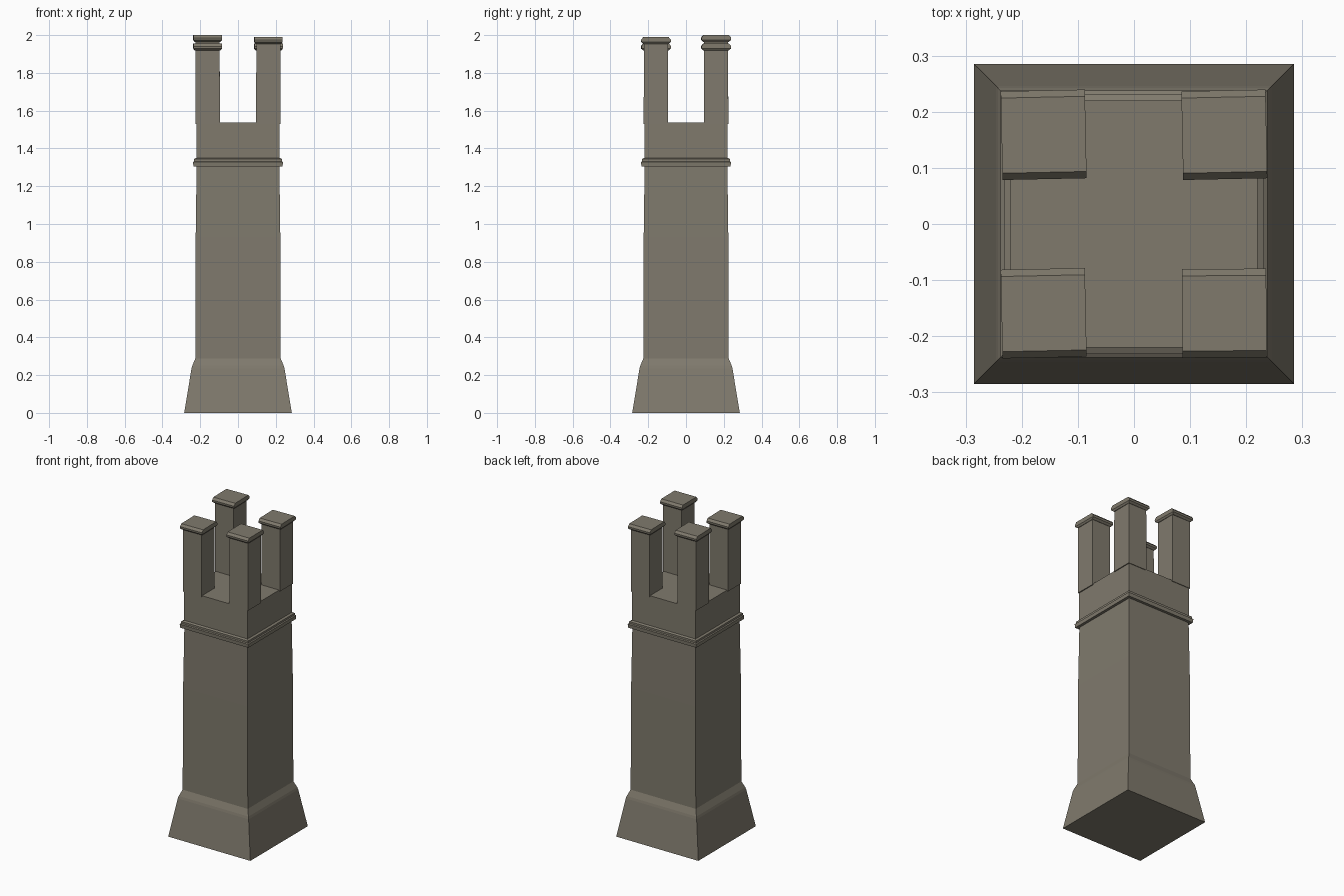
import bpy, bmesh, math
from mathutils import Matrix

if "Cube" in bpy.data.objects:
    bpy.data.objects.remove(bpy.data.objects["Cube"])

stone = bpy.data.materials.new("weathered_stone")
stone.diffuse_color = (0.215, 0.195, 0.152, 1)
stone.use_nodes = True
stone.node_tree.nodes["Principled BSDF"].inputs["Base Color"].default_value = stone.diffuse_color


def stacked(name, rings, loc=(0, 0, 0), turn=0):
    """Closed rectangular solid lofted through (half_x, half_y, z) rings."""
    bm = bmesh.new()
    loops = [[bm.verts.new((sx * hx, sy * hy, z))
              for sx, sy in ((-1, -1), (1, -1), (1, 1), (-1, 1))]
             for hx, hy, z in rings]
    bm.faces.new(loops[0][::-1])
    bm.faces.new(loops[-1])
    for a, b in zip(loops, loops[1:]):
        for i in range(4):
            j = (i + 1) % 4
            bm.faces.new((a[i], a[j], b[j], b[i]))
    bmesh.ops.transform(bm, matrix=Matrix.Rotation(math.radians(turn), 4, 'Z'), verts=bm.verts)
    bmesh.ops.recalc_face_normals(bm, faces=bm.faces)
    mesh = bpy.data.meshes.new(name)
    bm.to_mesh(mesh)
    bm.free()
    mesh.materials.append(stone)
    ob = bpy.data.objects.new(name, mesh)
    ob.location = loc
    bpy.context.collection.objects.link(ob)
    return ob


def square(profile):
    return [(r, r, z) for r, z in profile]


# Flared plinth with a sloped shoulder
stacked("plinth", square([(0.285, 0), (0.246, 0.235), (0.242, 0.25), (0.226, 0.288)]))

# Gently tapering shaft and the block above the collar
stacked("shaft", square([(0.226, 0.288), (0.224, 0.93), (0.219, 1.31)]))
stacked("upper_block", square([(0.22, 1.31), (0.22, 1.537)]))

# Moulded string course
stacked("collar", square([(0.236, 1.305), (0.238, 1.328), (0.232, 1.332),
                          (0.232, 1.344), (0.22, 1.35)]))

# Four corner posts in two heights, each with a bevelled cap
corners = [("front_left", -1, -1, 1.955, 1.2), ("front_right", 1, -1, 1.989, 0.4),
           ("back_left", -1, 1, 2.0, 1.2), ("back_right", 1, 1, 1.955, 1.2)]
for label, sx, sy, top, turn in corners:
    spot = (sx * 0.161, sy * 0.159, 0)
    stacked("post_" + label, [(0.065, 0.065, 1.53), (0.064, 0.064, top - 0.02)], spot)
    stacked("cap_" + label, [(0.067, 0.066, top - 0.036), (0.075, 0.078, top - 0.026),
                             (0.075, 0.079, top - 0.014), (0.075, 0.067, top)],
            spot, turn)
